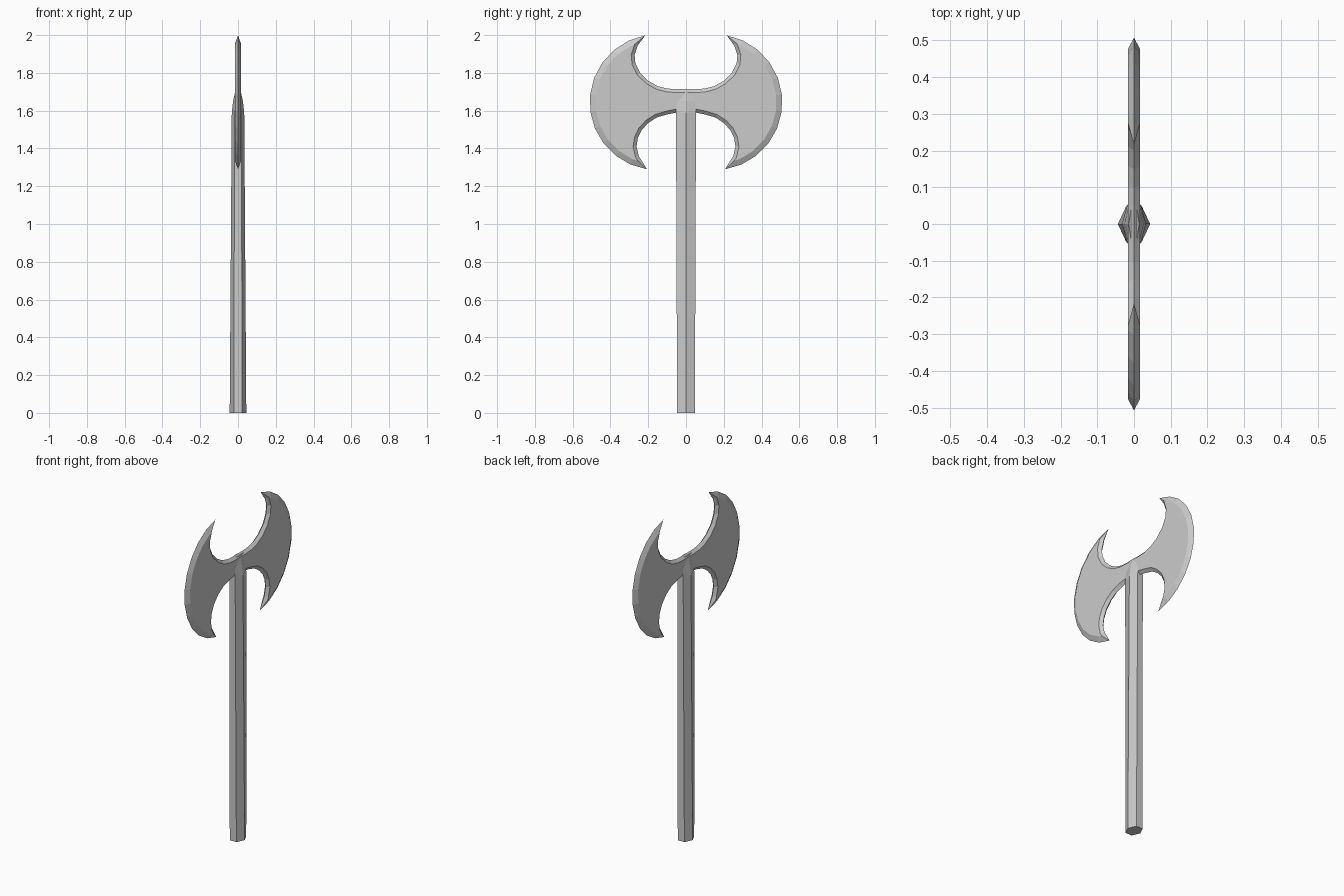
import bpy
import bmesh
import math
from mathutils import Vector

if "Cube" in bpy.data.objects:
    bpy.data.objects.remove(bpy.data.objects["Cube"])

grey = bpy.data.materials.new("steel grey")
grey.diffuse_color = (0.6, 0.6, 0.6, 1)
grey.use_nodes = True
grey.node_tree.nodes["Principled BSDF"].inputs["Base Color"].default_value = grey.diffuse_color


def finish(bm, name):
    bmesh.ops.recalc_face_normals(bm, faces=bm.faces)
    me = bpy.data.meshes.new(name)
    bm.to_mesh(me)
    bm.free()
    me.materials.append(grey)
    ob = bpy.data.objects.new(name, me)
    bpy.context.collection.objects.link(ob)
    return ob


# Handle: tapered hexagonal shaft, rings of (z, ridge x, flat x, half width y)
bm = bmesh.new()
rings = []
for z, rx, fx, hy in [(0, 0.044, 0.022, 0.047), (1.59, 0.033, 0.018, 0.053),
                      (1.65, 0.026, 0.013, 0.055), (1.705, 0.014, 0.006, 0.06)]:
    pts = [(rx, 0), (fx, hy), (-fx, hy), (-rx, 0), (-fx, -hy), (fx, -hy)]
    rings.append([bm.verts.new((x, y, z)) for x, y in pts])
for a, b in zip(rings, rings[1:]):
    for i in range(6):
        j = (i + 1) % 6
        bm.faces.new((a[i], a[j], b[j], b[i]))
bm.faces.new(rings[0])
bm.faces.new(rings[-1])
finish(bm, "handle")

# Double blade outline in (y, z): clockwise right half, then mirrored
upper = [(0.05, 1.714), (0.10, 1.717), (0.15, 1.73), (0.20, 1.758), (0.243, 1.80),
         (0.268, 1.85), (0.272, 1.895), (0.255, 1.945)]
arc = []
for i in range(12):
    t = math.radians(79.5 - 160.5 * i / 11)
    arc.append((0.15 + 0.36 * math.cos(t), 1.645 + 0.36 * math.sin(t)))
lower = [(0.25, 1.36), (0.262, 1.41), (0.255, 1.455), (0.235, 1.497), (0.20, 1.535),
         (0.155, 1.564), (0.10, 1.58), (0.05, 1.59)]
half = upper + arc + lower
n_up, n_arc = len(upper), len(arc)
widths = [0.03 if n_up <= i < n_up + n_arc - 1 else 0.018 for i in range(len(half) - 1)]
outline = [Vector(p) for p in half] + [Vector((-y, z)) for y, z in reversed(half)]
widths = widths + [0.018] + widths[::-1] + [0.018]


def inset(i):
    """Mitre the two neighbouring edges, each with its own bevel width."""
    p, q, r = outline[i - 1], outline[i], outline[(i + 1) % len(outline)]
    d1, d2 = (q - p).normalized(), (r - q).normalized()
    n1, n2 = Vector((d1.y, -d1.x)), Vector((d2.y, -d2.x))
    w1, w2 = widths[i - 1], widths[i]
    det = n1.x * n2.y - n1.y * n2.x
    if abs(det) < 0.05:
        return q + (n1 + n2).normalized() * (w1 + w2) / 2
    return q + Vector(((w1 * n2.y - w2 * n1.y) / det, (n1.x * w2 - n2.x * w1) / det))


# Blade: sharp rim on the centre plane, bevelled to a flat cheek on each side
bm = bmesh.new()
n = len(outline)
rim = [bm.verts.new((0, p.x, p.y)) for p in outline]
inner = [inset(i) for i in range(n)]
for x in (0.016, -0.016):
    cheek = [bm.verts.new((x, p.x, p.y)) for p in inner]
    for i in range(n):
        j = (i + 1) % n
        bm.faces.new((rim[i], rim[j], cheek[j], cheek[i]))
    bm.faces.new(cheek)
finish(bm, "double_blade")
